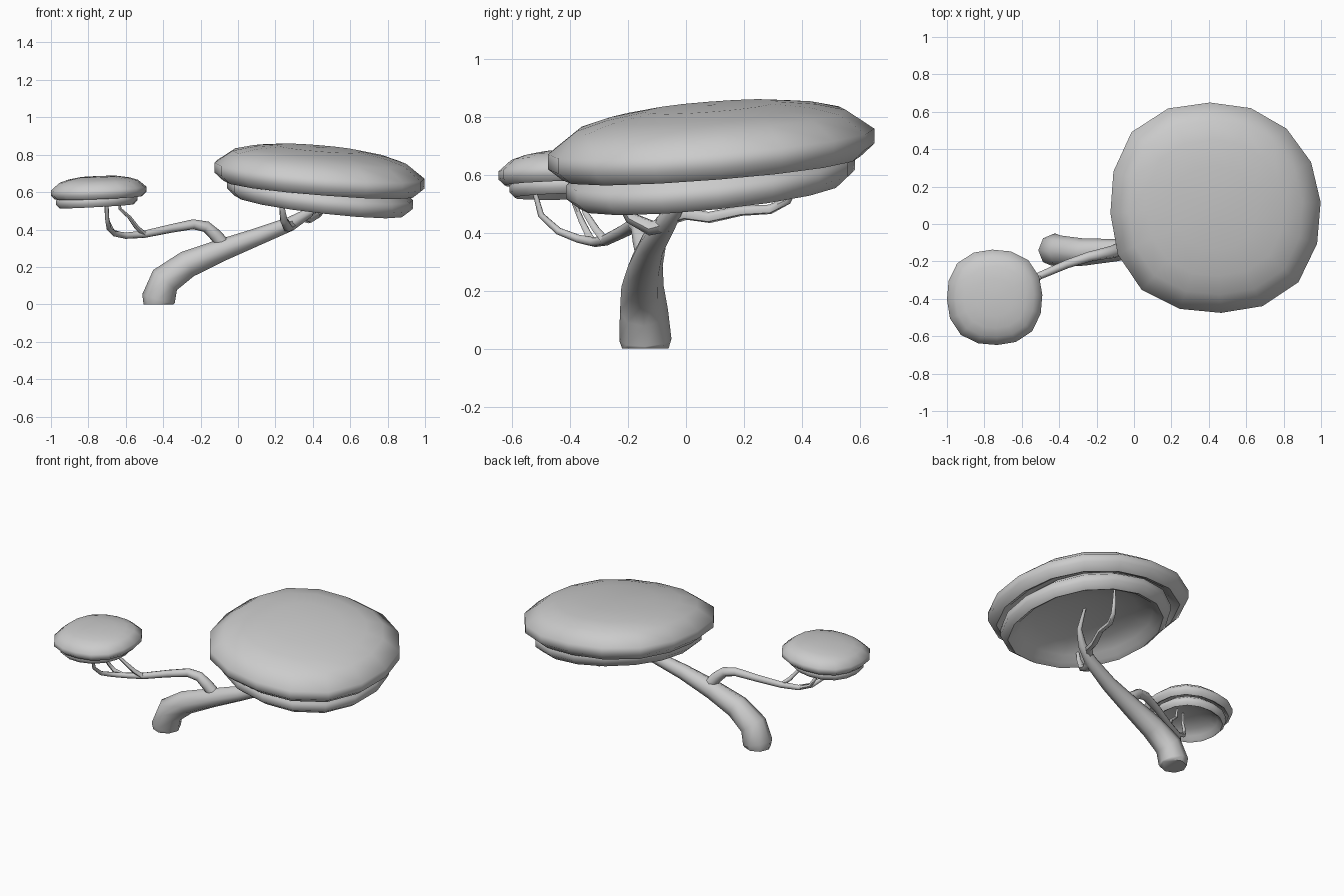
import bpy, bmesh, math
from mathutils import Vector


def finish(name, bm, angle=60):
    bmesh.ops.recalc_face_normals(bm, faces=bm.faces[:])
    me = bpy.data.meshes.new(name)
    bm.to_mesh(me)
    bm.free()
    ob = bpy.data.objects.new(name, me)
    bpy.context.collection.objects.link(ob)
    bpy.ops.object.select_all(action='DESELECT')
    ob.select_set(True)
    bpy.context.view_layer.objects.active = ob
    bpy.ops.object.shade_smooth_by_angle(angle=math.radians(angle))
    return ob


def skin(bm, rings):
    for a, b in zip(rings, rings[1:]):
        n = len(a)
        for i in range(n):
            bm.faces.new((a[i], a[(i + 1) % n], b[(i + 1) % n], b[i]))


def tube(name, path, sides=8):
    """Tapered tube through points (x, y, z, radius)."""
    pts = [Vector(p[:3]) for p in path]
    bm = bmesh.new()
    rings = []
    u = None
    for i, p in enumerate(pts):
        t = (pts[min(i + 1, len(pts) - 1)] - pts[max(i - 1, 0)]).normalized()
        if u is None:
            u = Vector((0, 1, 0)) if abs(t.y) < 0.8 else Vector((1, 0, 0))
        u = (u - t * u.dot(t)).normalized()
        v = t.cross(u)
        rings.append([bm.verts.new(p + path[i][3] * (
            u * math.cos(2 * math.pi * k / sides) + v * math.sin(2 * math.pi * k / sides)))
            for k in range(sides)])
    skin(bm, rings)
    bm.faces.new(rings[0][::-1])
    bm.faces.new(rings[-1])
    return finish(name, bm)


# Foliage shell section: domed top, blunt rim, lip and hollow underside
PROFILE = [(0.22, 0.154), (0.36, 0.134), (0.46, 0.106), (0.557, 0.034), (0.557, -0.018),
           (0.51, -0.058), (0.475, -0.04), (0.44, 0.0), (0.34, 0.05), (0.18, 0.085)]


def shell(name, centre, sr, sz, slope_x, slope_y, bulge, sides=16, turn=3):
    """bulge: squareness of the outline in each quadrant, from +x+y anticlockwise."""
    bm = bmesh.new()

    def vert(r, z, a):
        b = bulge[int(a / (math.pi / 2)) % 4]
        r *= sr * (1 + b * math.sin(2 * a) ** 2)
        x, y = r * math.cos(a), r * math.sin(a)
        return bm.verts.new((centre[0] + x, centre[1] + y,
                             centre[2] + z * sz + slope_x * x + slope_y * y))
    rings = [[vert(r, z, 2 * math.pi * k / sides + math.radians(turn)) for k in range(sides)]
             for r, z in PROFILE]
    skin(bm, rings)
    for ring, z in ((rings[0], 0.160), (rings[-1], 0.095)):
        c = vert(0, z, 0)
        for k in range(sides):
            bm.faces.new((c, ring[k], ring[(k + 1) % sides]))
    return finish(name, bm)


# Each canopy is a shell with a smaller copy nested beneath
shell("large_canopy_top", (0.436, 0.087, 0.68), 1.01, 1.0, -0.08, 0.075,
      (0.01, 0.075, 0.05, 0.06))
shell("large_canopy_lower", (0.438, 0.085, 0.582), 0.895, 0.89, -0.115, 0.095,
      (0.01, 0.0, 0.03, 0.04))
shell("small_canopy_top", (-0.745, -0.392, 0.601), 0.458, 0.53, 0.04, 0.035,
      (0.05, 0.06, 0.06, 0.06))
shell("small_canopy_lower", (-0.755, -0.392, 0.552), 0.39, 0.47, 0.055, 0.025,
      (0.03, 0.03, 0.03, 0.03))

# Leaning trunk
tube("trunk", [(-0.425, -0.14, 0.00, 0.08), (-0.425, -0.14, 0.03, 0.09),
               (-0.39, -0.145, 0.13, 0.083), (-0.27, -0.15, 0.215, 0.073),
               (-0.10, -0.14, 0.285, 0.06), (0.10, -0.115, 0.36, 0.047),
               (0.28, -0.07, 0.43, 0.038), (0.38, -0.03, 0.49, 0.026),
               (0.435, 0.01, 0.56, 0.016), (0.45, 0.08, 0.67, 0.008)])

# Branches under the large canopy
tube("front_branch", [(0.29, -0.06, 0.43, 0.03), (0.265, -0.12, 0.415, 0.028),
                      (0.245, -0.19, 0.45, 0.022), (0.235, -0.23, 0.52, 0.015),
                      (0.235, -0.25, 0.61, 0.008)], 6)
tube("rear_branch", [(0.30, -0.06, 0.45, 0.025), (0.35, 0.0, 0.465, 0.022),
                     (0.38, 0.08, 0.452, 0.02), (0.42, 0.19, 0.475, 0.018),
                     (0.43, 0.29, 0.48, 0.017), (0.455, 0.35, 0.51, 0.014),
                     (0.47, 0.375, 0.56, 0.011), (0.47, 0.38, 0.66, 0.006)], 6)

# Side branch and its twigs under the small canopy
tube("side_branch", [(-0.07, -0.135, 0.31, 0.037), (-0.12, -0.15, 0.37, 0.034),
                     (-0.17, -0.16, 0.415, 0.03), (-0.24, -0.175, 0.428, 0.027),
                     (-0.36, -0.215, 0.405, 0.023), (-0.50, -0.275, 0.375, 0.02),
                     (-0.60, -0.315, 0.367, 0.017), (-0.66, -0.37, 0.378, 0.015),
                     (-0.69, -0.44, 0.405, 0.013), (-0.70, -0.50, 0.46, 0.011),
                     (-0.70, -0.53, 0.57, 0.007)])
tube("inner_twig", [(-0.50, -0.28, 0.375, 0.016), (-0.54, -0.31, 0.41, 0.014),
                    (-0.58, -0.345, 0.465, 0.011), (-0.63, -0.36, 0.51, 0.009),
                    (-0.64, -0.36, 0.57, 0.006)], 6)
tube("outer_twig", [(-0.61, -0.32, 0.368, 0.014), (-0.67, -0.335, 0.39, 0.013),
                    (-0.695, -0.36, 0.44, 0.011), (-0.705, -0.385, 0.50, 0.009),
                    (-0.71, -0.39, 0.58, 0.006)], 6)
